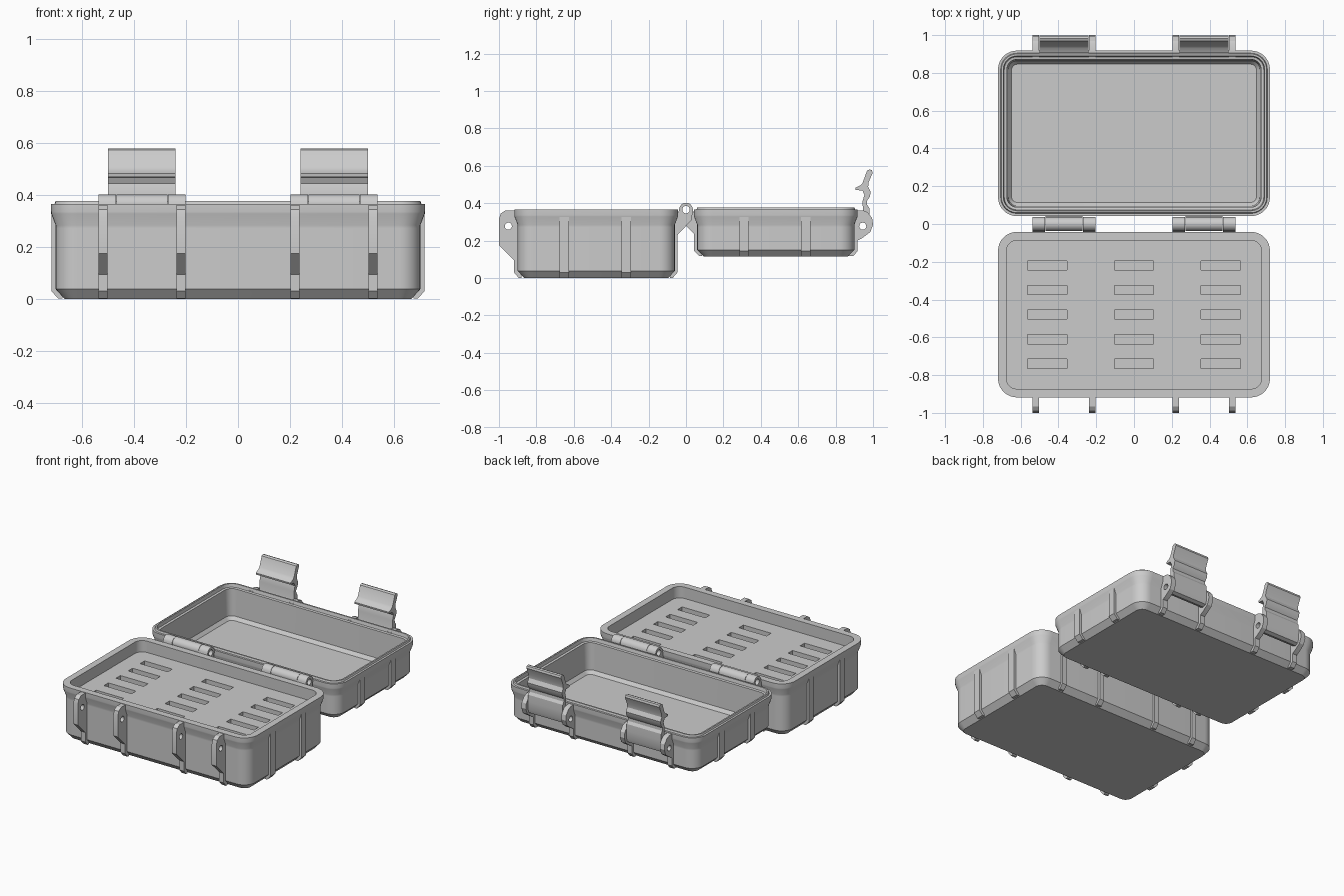
import bpy, bmesh, math
from mathutils import Matrix

if "Cube" in bpy.data.objects:
    bpy.data.objects.remove(bpy.data.objects["Cube"])

grey = bpy.data.materials.new("mid_grey")
grey.diffuse_color = (0.6, 0.6, 0.6, 1)
grey.use_nodes = True
grey.node_tree.nodes["Principled BSDF"].inputs["Base Color"].default_value = grey.diffuse_color


def finish(name, bm):
    bmesh.ops.recalc_face_normals(bm, faces=bm.faces)
    me = bpy.data.meshes.new(name)
    bm.to_mesh(me)
    bm.free()
    ob = bpy.data.objects.new(name, me)
    bpy.context.collection.objects.link(ob)
    me.materials.append(grey)
    return ob


def activate(ob):
    bpy.ops.object.select_all(action='DESELECT')
    ob.select_set(True)
    bpy.context.view_layer.objects.active = ob


def cut(ob, cutter):
    activate(ob)
    m = ob.modifiers.new("cut", 'BOOLEAN')
    m.object, m.operation, m.solver = cutter, 'DIFFERENCE', 'EXACT'
    bpy.ops.object.modifier_apply(modifier=m.name)


def rounded_loop(cy, offset, z, hx=0.72, hy=0.438, radius=0.10, n=8):
    """Rounded rectangle inset from the rim outline."""
    r = max(radius - offset, 0.03)
    ax, ay = hx - offset - r, hy - offset - r
    pts = []
    for q, (sx, sy) in enumerate([(1, 1), (-1, 1), (-1, -1), (1, -1)]):
        for i in range(n + 1):
            a = math.pi / 2 * (q + i / n)
            pts.append((sx * ax + r * math.cos(a), cy + sy * ay + r * math.sin(a), z))
    return pts


def loft(name, cy, profile):
    """Shell made from (inset, height) steps, capped at both ends."""
    bm = bmesh.new()
    loops = [[bm.verts.new(p) for p in rounded_loop(cy, o, z)] for o, z in profile]
    n = len(loops[0])
    for a, b in zip(loops, loops[1:]):
        for i in range(n):
            j = (i + 1) % n
            bm.faces.new((a[i], a[j], b[j], b[i]))
    bm.faces.new(loops[0][::-1])
    bm.faces.new(loops[-1])
    return finish(name, bm)


def prisms(name, poly, spans, axis='X'):
    """Extrude a side outline over several spans along x (or y)."""
    bm = bmesh.new()
    for s0, s1 in spans:
        put = (lambda s, p: (s, p[0], p[1])) if axis == 'X' else (lambda s, p: (p[0], s, p[1]))
        a = [bm.verts.new(put(s0, p)) for p in poly]
        b = [bm.verts.new(put(s1, p)) for p in poly]
        n = len(poly)
        for i in range(n):
            j = (i + 1) % n
            bm.faces.new((a[i], a[j], b[j], b[i]))
        bm.faces.new(a[::-1])
        bm.faces.new(b)
    return finish(name, bm)


def rod(name, y, z, r):
    """Long helper cylinder along x for drilling pin holes."""
    bm = bmesh.new()
    bmesh.ops.create_cone(bm, cap_ends=True, segments=20, radius1=r, radius2=r, depth=1.6,
                          matrix=Matrix.Translation((0, y, z)) @ Matrix.Rotation(math.pi / 2, 4, 'Y'))
    ob = finish(name, bm)
    ob.hide_render = True
    return ob


def both(spans):
    """Mirror x spans to the other side."""
    return spans + [(-b, -a) for a, b in spans]


def arc(y, z, r, a0, a1, n=12):
    return [(y + r * math.cos(math.radians(a0 + (a1 - a0) * i / n)),
             z + r * math.sin(math.radians(a0 + (a1 - a0) * i / n))) for i in range(n + 1)]


thin = both([(0.203, 0.237), (0.503, 0.537)])
flare = [(0.018, 0.272), (0.018, 0.284), (0.001, 0.328), (0, 0.336), (0, 0.365)]
panel_z = 0.288

# Base tray: flat rim and a sunken panel
base = loft("base_tray", -0.48, [(0.052, 0), (0.018, 0.038), (0.018, 0.05)] + flare
            + [(0.045, 0.365), (0.045, panel_z)])

# Slots in the panel
bm = bmesh.new()
for x in (-0.46, 0, 0.46):
    for row in range(5):
        bmesh.ops.create_cube(bm, size=1, matrix=Matrix.Translation((x, -0.22 - 0.13 * row, panel_z))
                              @ Matrix.Diagonal((0.208, 0.048, 0.09, 1)))
slots = finish("slot_cutter", bm)
slots.hide_render = True
cut(base, slots)

# Hollow lid lying open, with a raised sealing tongue
lid = loft("lid", 0.48, [(0.052, 0.115), (0.018, 0.15), (0.018, 0.16)] + flare
           + [(0.014, 0.365), (0.018, 0.377), (0.028, 0.377), (0.033, 0.355), (0.047, 0.352),
              (0.054, 0.17), (0.072, 0.148)])

# Ribs on the short sides
for name, cy, z0 in (("base", -0.485, 0.0), ("lid", 0.475, 0.115)):
    spans = [(cy + s * 0.165 - 0.025, cy + s * 0.165 + 0.025) for s in (-1, 1)]
    for side, sx in (("left", -1), ("right", 1)):
        prisms(f"{name}_{side}_ribs",
               [(sx * x, z) for x, z in [(0.675, z0 + 0.001), (0.692, z0 + 0.001),
                                         (0.718, z0 + 0.03), (0.718, 0.325), (0.69, 0.325)]], spans, 'Y')

# Front lugs on the base
base_lugs = prisms("base_latch_lugs", [(-0.88, 0.001), (-0.895, 0.001), (-0.92, 0.03), (-0.92, 0.095),
                                       (-1, 0.175), (-1, 0.315), (-0.99, 0.345), (-0.965, 0.362),
                                       (-0.885, 0.362)], thin)
# Lugs on the lid that carry the latches
lid_lugs = prisms("lid_latch_lugs", [(0.87, 0.117), (0.895, 0.117), (0.918, 0.145), (0.918, 0.2),
                                     (0.945, 0.215), (0.985, 0.245), (1, 0.285), (0.995, 0.32),
                                     (0.97, 0.352), (0.945, 0.362), (0.885, 0.362)], thin)

# Latches standing open
latches = prisms("latches", [(0.98, 0.275), (0.982, 0.33), (0.980, 0.375), (0.968, 0.392), (0.967, 0.412),
                             (0.982, 0.432), (0.988, 0.46), (0.974, 0.487), (0.976, 0.51), (0.998, 0.562),
                             (0.994, 0.576), (0.982, 0.58), (0.968, 0.574),
                             (0.944, 0.508), (0.93, 0.494), (0.905, 0.482), (0.907, 0.47),
                             (0.943, 0.468), (0.954, 0.445), (0.944, 0.41), (0.946, 0.36), (0.925, 0.31),
                             (0.915, 0.275), (0.927, 0.247), (0.95, 0.24), (0.972, 0.25)],
                 both([(0.24, 0.50)]))

# Hinge arms and knuckles around the shared pin axis
barrel = arc(0, 0.365, 0.037, 0, 180)
arm = [(-0.085, 0.001), (-0.07, 0.001), (-0.045, 0.03), (-0.045, 0.23), (0.03, 0.31)] \
    + barrel + [(-0.05, 0.32), (-0.072, 0.30)]
base_arms = prisms("base_hinge_arms", arm, thin)
web = [(0.072, 0.23), (0.045, 0.235), (-0.02, 0.30)] + barrel[::-1] + [(0.05, 0.32), (0.072, 0.30)]
base_knuckles = prisms("base_hinge_knuckles", [(-y, z) for y, z in web],
                       both([(0.237, 0.27), (0.47, 0.503)]))
lid_hinge = prisms("lid_hinge_knuckles", web, both([(0.272, 0.468)]))
prisms("lid_hinge_ribs", [(0.085, 0.117), (0.07, 0.117), (0.044, 0.145), (0.044, 0.27), (0.072, 0.30)],
       both([(0.272, 0.306), (0.434, 0.468)]))

# Pin holes
for y, z, r, parts in ((-0.95, 0.277, 0.019, [base_lugs]),
                       (0.945, 0.277, 0.019, [lid_lugs, latches]),
                       (0, 0.365, 0.02, [base_arms, base_knuckles, lid_hinge])):
    drill = rod("pin_hole_cutter", y, z, r)
    for part in parts:
        cut(part, drill)
    bpy.data.objects.remove(drill)
bpy.data.objects.remove(slots)

# Smooth the curves, keep the edges crisp
for ob in list(bpy.context.scene.objects):
    activate(ob)
    bpy.ops.object.shade_smooth_by_angle(angle=math.radians(28))
